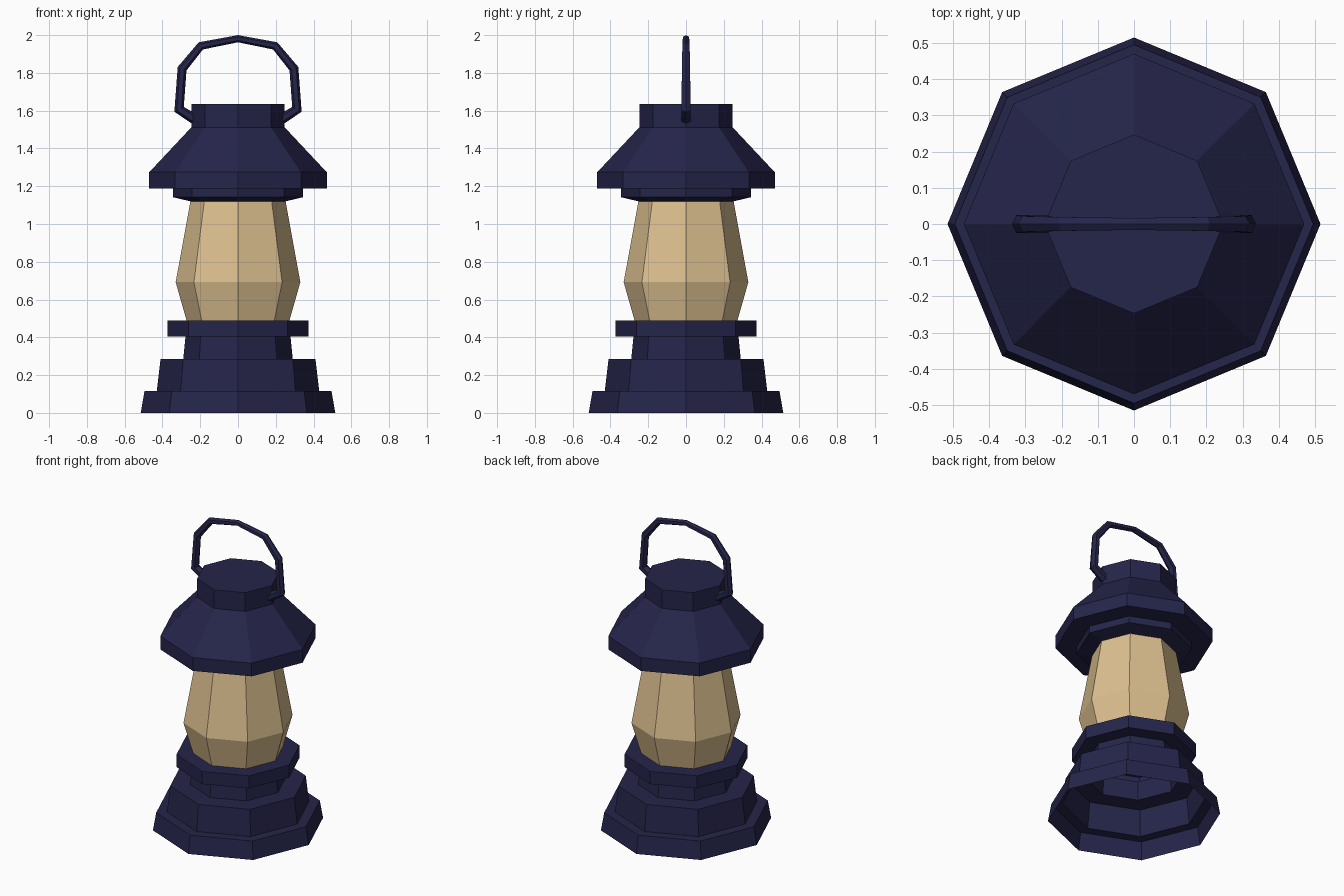
import bpy, bmesh, math
from mathutils import Vector

if "Cube" in bpy.data.objects:
    bpy.data.objects.remove(bpy.data.objects["Cube"])


def material(name, rgb):
    m = bpy.data.materials.new(name)
    m.diffuse_color = (*rgb, 1)
    m.use_nodes = True
    m.node_tree.nodes["Principled BSDF"].inputs["Base Color"].default_value = m.diffuse_color
    return m


navy = material("navy metal", (0.0185, 0.018, 0.070))
amber = material("warm glass", (0.72, 0.525, 0.275))


def finish(name, bm, mat):
    bmesh.ops.recalc_face_normals(bm, faces=bm.faces)
    me = bpy.data.meshes.new(name)
    bm.to_mesh(me)
    bm.free()
    me.materials.append(mat)
    ob = bpy.data.objects.new(name, me)
    bpy.context.collection.objects.link(ob)
    return ob


def skin(bm, rings):
    """Join consecutive closed rings of vertices with quads."""
    for a, b in zip(rings, rings[1:]):
        n = len(a)
        for i in range(n):
            j = (i + 1) % n
            bm.faces.new((a[i], a[j], b[j], b[i]))


def lathe(name, profile, mat, cap_top=False, sides=8):
    """Spin a (radius, height) profile into an octagonal shell."""
    bm = bmesh.new()
    rings = []
    for r, z in profile:
        angles = [math.tau * i / sides for i in range(sides)]
        rings.append([bm.verts.new((r * math.cos(a), r * math.sin(a), z)) for a in angles])
    skin(bm, rings)
    if cap_top:
        bm.faces.new(rings[-1])
    return finish(name, bm, mat)


# Stepped base, open underneath, with the burner ring on top
lathe("base", [(0.515, 0), (0.495, 0.115), (0.43, 0.115), (0.41, 0.285),
               (0.29, 0.285), (0.278, 0.405), (0.372, 0.405), (0.372, 0.488),
               (0.272, 0.488)], navy)

# Glass chimney
lathe("glass_chimney", [(0.272, 0.488), (0.33, 0.692), (0.252, 1.12)], amber)

# Collar, wide hood and flat-topped vent cap
lathe("hood", [(0.252, 1.12), (0.345, 1.142), (0.345, 1.187), (0.47, 1.187),
               (0.47, 1.274), (0.247, 1.512), (0.247, 1.635)], navy, cap_top=True)

# Carrying handle: hexagonal bar swept along a mirrored path (x, z, bar radius)
half = [(0.225, 1.552, 0.028), (0.312, 1.607, 0.028), (0.296, 1.822, 0.025),
        (0.197, 1.943, 0.022), (0, 1.981, 0.019)]
path = half + [(-x, z, r) for x, z, r in reversed(half[:-1])]
bm = bmesh.new()
rings = []
for i, (x, z, r) in enumerate(path):
    p = Vector((x, 0, z))
    before = Vector((path[max(i - 1, 0)][0], 0, path[max(i - 1, 0)][1]))
    k = min(i + 1, len(path) - 1)
    after = Vector((path[k][0], 0, path[k][1]))
    tangent = ((p - before).normalized() + (after - p).normalized()).normalized()
    side = Vector((tangent.z, 0, -tangent.x))
    ring = []
    for s in range(6):
        a = math.tau * s / 6
        ring.append(bm.verts.new(p + side * r * math.cos(a) + Vector((0, r * math.sin(a), 0))))
    rings.append(ring)
skin(bm, rings)
bm.faces.new(rings[0])
bm.faces.new(rings[-1])
finish("handle", bm, navy)
